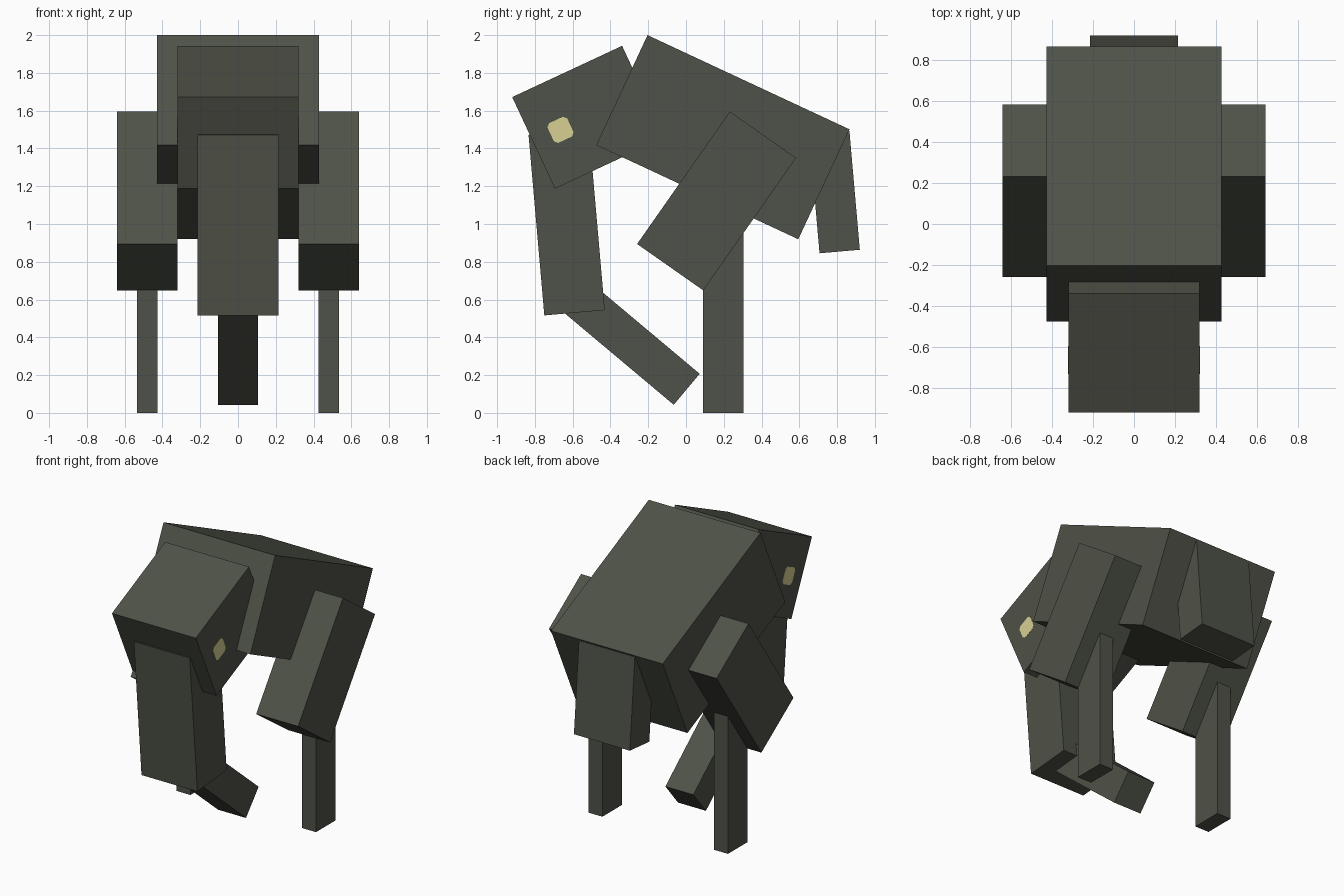
import bpy
import bmesh
from math import radians, sin, cos
from mathutils import Vector

old = bpy.data.objects.get("Cube")
if old:
    bpy.data.objects.remove(old, do_unlink=True)


def make_material(name, colour):
    mat = bpy.data.materials.new(name)
    mat.use_nodes = True
    mat.diffuse_color = colour
    mat.node_tree.nodes["Principled BSDF"].inputs["Base Color"].default_value = colour
    return mat


hide = make_material("dark grey green", (0.078, 0.085, 0.065, 1))
yellow = make_material("pale yellow", (0.68, 0.62, 0.29, 1))


def box(name, x, width, corner, length, height, tilt, mat=hide, chamfer=0):
    """Box whose side profile starts at a (y, z) corner and is turned about x."""
    a = radians(tilt)
    along, up = Vector((0, cos(a), sin(a))), Vector((0, -sin(a), cos(a)))
    bm = bmesh.new()
    bmesh.ops.create_cube(bm, size=1)
    for v in bm.verts:
        v.co = Vector((v.co.x * width, v.co.y * length, v.co.z * height))
    if chamfer:
        edges = [e for e in bm.edges
                 if abs(e.verts[0].co.x - e.verts[1].co.x) > width / 2]
        bmesh.ops.bevel(bm, geom=edges, offset=chamfer, segments=1, affect='EDGES')
    mesh = bpy.data.meshes.new(name)
    bm.to_mesh(mesh)
    bm.free()
    mesh.materials.append(mat)
    obj = bpy.data.objects.new(name, mesh)
    obj.rotation_euler.x = a
    obj.location = (Vector((x, corner[0], corner[1]))
                    + along * length / 2 + up * height / 2)
    bpy.context.collection.objects.link(obj)


# Body, head and tail
box("body", 0, 0.855, (-0.475, 1.418), 1.18, 0.642, -25)
box("head", 0, 0.642, (-0.694, 1.187), 0.642, 0.535, 25)
box("tail", 0, 0.428, (0.707, 0.845), 0.214, 0.63, 5)

# Trunk
box("upper_trunk", 0, 0.428, (-0.75, 0.516), 0.321, 0.96, 5)
box("lower_trunk", 0, 0.214, (-0.065, 0.043), 0.214, 0.8, 50)

# Legs and eyes on both sides
for side, s in (("left", 1), ("right", -1)):
    box(side + "_thigh", s * 0.481, 0.321, (-0.259, 0.894), 0.428, 0.856, -35)
    box(side + "_shin", s * 0.481, 0.107, (0.09, 0), 0.214, 1.07, 0)
    box(side + "_eye", s * 0.321, 0.003, (-0.692, 1.422), 0.115, 0.115, 25, yellow, 0.017)
